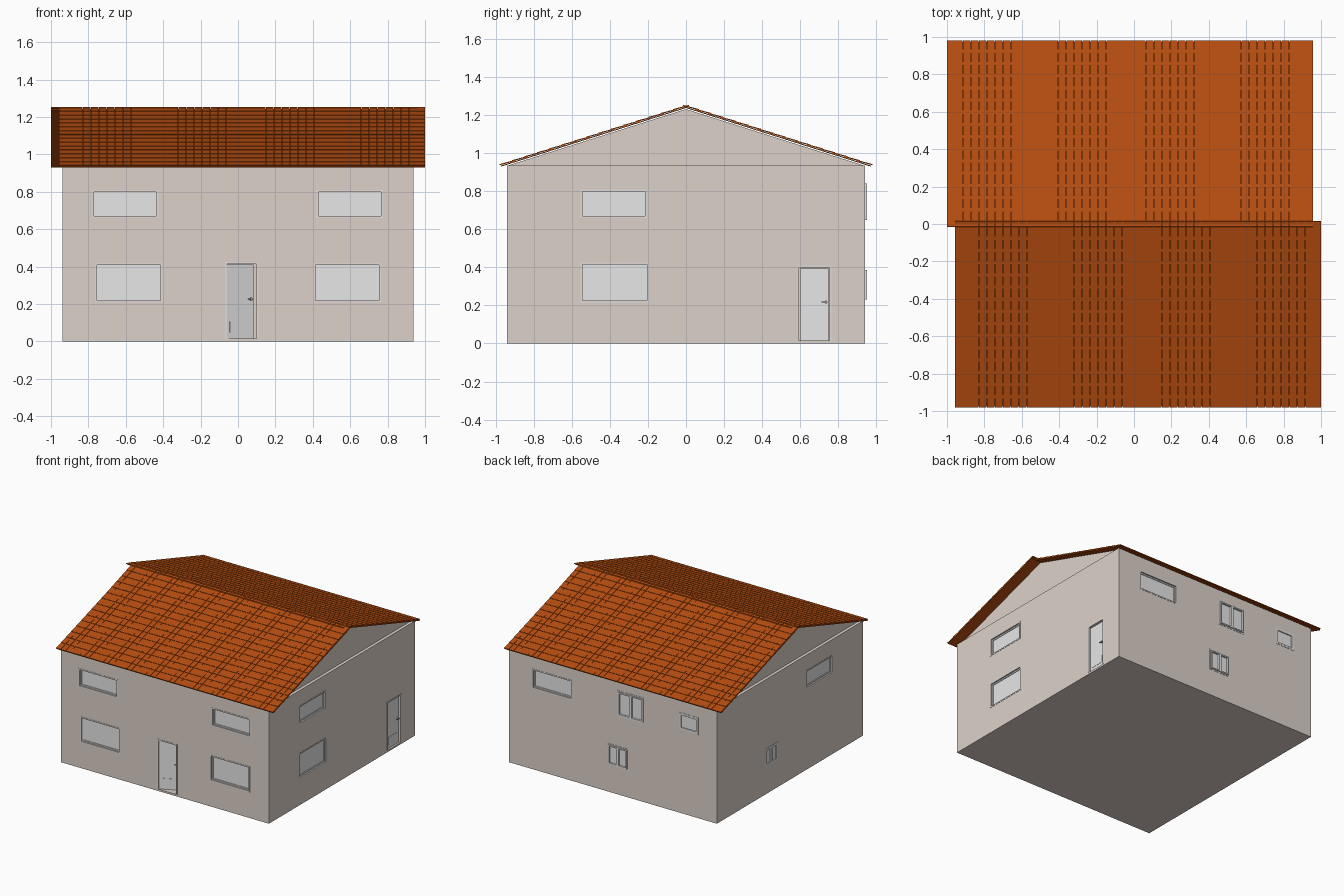
import bpy, bmesh, math
from mathutils import Matrix, Vector

if "Cube" in bpy.data.objects:
    bpy.data.objects.remove(bpy.data.objects["Cube"])

HX, HY, WALL_TOP, DEPTH = 0.9375, 0.94, 0.935, 0.025


def material(name, rgb):
    m = bpy.data.materials.new(name)
    m.diffuse_color = (*rgb, 1)
    m.use_nodes = True
    m.node_tree.nodes["Principled BSDF"].inputs["Base Color"].default_value = m.diffuse_color
    return m


WALL = material("wall render", (0.72, 0.64, 0.59))
TILE = material("terracotta tile", (0.47, 0.075, 0.005))
WHITE = material("window white", (0.80, 0.80, 0.80))
TRIM = material("pale trim", (0.75, 0.71, 0.68))
METAL = material("handle metal", (0.35, 0.35, 0.35))


def finish(name, bm, mat):
    bmesh.ops.recalc_face_normals(bm, faces=bm.faces)
    me = bpy.data.meshes.new(name)
    bm.to_mesh(me)
    bm.free()
    me.materials.append(mat)
    ob = bpy.data.objects.new(name, me)
    bpy.context.collection.objects.link(ob)
    return ob


def add_hexa(bm, pts):
    """Eight corners: bottom loop of four, then top loop of four."""
    v = [bm.verts.new(p) for p in pts]
    for f in ((0, 1, 2, 3), (4, 5, 6, 7), (0, 1, 5, 4), (1, 2, 6, 5), (2, 3, 7, 6), (3, 0, 4, 7)):
        bm.faces.new([v[i] for i in f])


def add_box(bm, lo, hi):
    (a, b, c), (d, e, f) = lo, hi
    add_hexa(bm, [(a, b, c), (d, b, c), (d, e, c), (a, e, c),
                  (a, b, f), (d, b, f), (d, e, f), (a, e, f)])


def on_side(side, u, out, z):
    """Map a position along a wall, distance outwards and height to world space."""
    return {"front": (u, -HY - out, z), "back": (u, HY + out, z),
            "right": (HX + out, u, z), "left": (-HX - out, u, z)}[side]


def side_box(bm, side, u0, u1, z0, z1, o0, o1):
    p, q = on_side(side, u0, o0, z0), on_side(side, u1, o1, z1)
    add_box(bm, [min(a, b) for a, b in zip(p, q)], [max(a, b) for a, b in zip(p, q)])


def ring(bm, side, u0, u1, z0, z1, w, o0, o1):
    """Rectangular frame of width w inside the given limits."""
    side_box(bm, side, u0, u0 + w, z0, z1, o0, o1)
    side_box(bm, side, u1 - w, u1, z0, z1, o0, o1)
    side_box(bm, side, u0 + w, u1 - w, z0, z0 + w, o0, o1)
    side_box(bm, side, u0 + w, u1 - w, z1 - w, z1, o0, o1)


# name, side, u0, u1, z0, z1, casements, frame projection
WINDOWS = [
    ("front_upper_left", "front", -0.77, -0.435, 0.67, 0.80, 1, -0.010),
    ("front_upper_right", "front", 0.43, 0.765, 0.67, 0.80, 1, -0.010),
    ("front_lower_left", "front", -0.755, -0.415, 0.22, 0.41, 1, -0.010),
    ("front_lower_right", "front", 0.415, 0.755, 0.22, 0.41, 1, -0.010),
    ("right_upper", "right", -0.545, -0.215, 0.67, 0.80, 1, -0.010),
    ("right_lower", "right", -0.545, -0.205, 0.225, 0.415, 1, -0.010),
    ("left_upper", "left", -0.54, -0.215, 0.67, 0.80, 1, -0.010),
    ("left_small", "left", 0.165, 0.305, 0.23, 0.36, 2, 0.002),
    ("back_long", "back", 0.38, 0.72, 0.67, 0.81, 1, -0.010),
    ("back_double", "back", -0.275, -0.05, 0.65, 0.84, 2, 0.010),
    ("back_small", "back", -0.76, -0.605, 0.69, 0.81, 1, 0.003),
    ("back_lower", "back", -0.13, 0.04, 0.23, 0.385, 2, 0.010),
]
FRONT_DOOR = (-0.06, 0.10, 0.015, 0.415)
SIDE_DOOR = (0.595, 0.755, 0.015, 0.40)

# Walls with openings cut in
bm = bmesh.new()
add_box(bm, (-HX, -HY, 0), (HX, HY, WALL_TOP))
walls = finish("walls", bm, WALL)
bm = bmesh.new()
for _, side, u0, u1, z0, z1, _, _ in WINDOWS:
    side_box(bm, side, u0, u1, z0, z1, -DEPTH, 0.05)
side_box(bm, "right", *SIDE_DOOR, -DEPTH, 0.05)
side_box(bm, "front", *FRONT_DOOR, -0.09, 0.05)
cutter = finish("opening_cutter", bm, WALL)
cutter.hide_render = True
cutter.hide_viewport = True
mod = walls.modifiers.new("openings", "BOOLEAN")
mod.operation, mod.solver, mod.object = "DIFFERENCE", "EXACT", cutter

# Windows: pane, casement frames and thin surround
for name, side, u0, u1, z0, z1, n, out in WINDOWS:
    bm = bmesh.new()
    side_box(bm, side, u0, u1, z0, z1, -DEPTH, -0.015 if out < 0 else -0.006)
    step = (u1 - u0) / n
    for i in range(n):
        ring(bm, side, u0 + i * step, u0 + (i + 1) * step, z0, z1, 0.010, -DEPTH, out)
    finish(name + "_window", bm, WHITE)
    bm = bmesh.new()
    ring(bm, side, u0 - 0.010, u1 + 0.010, z0 - 0.010, z1 + 0.010, 0.010, -0.002, 0.002)
    finish(name + "_surround", bm, TRIM)


def add_handle(bm, u, z, out):
    """Round rose with a short lever, facing -y at y = -out."""
    m = Matrix.Translation((u, -out - 0.004, z)) @ Matrix.Rotation(math.pi / 2, 4, "X")
    bmesh.ops.create_cone(bm, cap_ends=True, segments=12, radius1=0.008, radius2=0.008,
                          depth=0.010, matrix=m)
    add_box(bm, (u - 0.022, -out - 0.014, z - 0.003), (u + 0.003, -out - 0.008, z + 0.003))


def make_door(name, width, height, loc, angle):
    """Door leaf hinged at its left edge, facing -y before rotation."""
    bm = bmesh.new()
    add_box(bm, (0, 0, 0), (width, 0.012, height))
    add_box(bm, (0.015, -0.002, 0.03), (width - 0.015, 0, 0.09))
    leaf = finish(name + "_leaf", bm, WHITE)
    bm = bmesh.new()
    add_handle(bm, width - 0.015, height * 0.53, 0)
    handle = finish(name + "_handle", bm, METAL)
    for ob in (leaf, handle):
        ob.location, ob.rotation_euler = loc, (0, 0, angle)


# Front door stands ajar; side door is shut
make_door("front_door", 0.155, 0.395, (-0.058, -HY + 0.003, 0.017), math.radians(25))
make_door("side_door", 0.15, 0.378, (HX - 0.012, 0.60, 0.017), math.pi / 2)
for name, side, (u0, u1, z0, z1) in (("front_door", "front", FRONT_DOOR),
                                     ("side_door", "right", SIDE_DOOR)):
    bm = bmesh.new()
    w = 0.010
    for a, b, c, d in ((u0 - w, u0, z0, z1 + w), (u1, u1 + w, z0, z1 + w), (u0, u1, z1, z1 + w)):
        side_box(bm, side, a, b, c, d, -0.002, 0.002)
    finish(name + "_surround", bm, TRIM)

# Gable prism, set back slightly above the end walls
bm = bmesh.new()
gx = HX - 0.025
ends = [[bm.verts.new((x, y, z)) for y, z in ((-HY, 0.934), (HY, 0.934), (0, 1.232))] for x in (-gx, gx)]
for e in ends:
    bm.faces.new(e)
for i in range(3):
    j = (i + 1) % 3
    bm.faces.new((ends[0][i], ends[0][j], ends[1][j], ends[1][i]))
finish("gables", bm, WALL)

# Roof slope: deck plus overlapping tile rows; the back is the front turned round
SLOPE, RIDGE = math.atan(0.317), 1.243
ROWS, COLS, X0, X1 = 15, 46, -0.957, 1.0


def on_roof(x, s, n):
    c, k = math.cos(SLOPE), math.sin(SLOPE)
    return Vector((x, -s * c - n * k, RIDGE - s * k + n * c))


def roof_piece(bm, x0, x1, s0, s1, n0, n1, thick):
    low = [(x0, s0, n0), (x1, s0, n0), (x1, s1, n1), (x0, s1, n1)]
    add_hexa(bm, [on_roof(*p) for p in low] + [on_roof(x, s, n + thick) for x, s, n in low])


bm = bmesh.new()
roof_piece(bm, X0, X1, 0, 1.02, -0.005, -0.005, 0.005)
pitch, gauge = (X1 - X0) / COLS, 1.025 / ROWS
for r in range(ROWS):
    s1 = (r + 1) * gauge
    for c in range(COLS):
        x = X0 + c * pitch
        roof_piece(bm, x + (0.0008 if c else 0), x + pitch - (0.0008 if c < COLS - 1 else 0),
                   s1 - 0.085, s1, 0, 0.004, 0.006)
front = finish("front_roof_slope", bm, TILE)
back = bpy.data.objects.new("back_roof_slope", front.data)
back.rotation_euler.z = math.pi
bpy.context.collection.objects.link(back)
